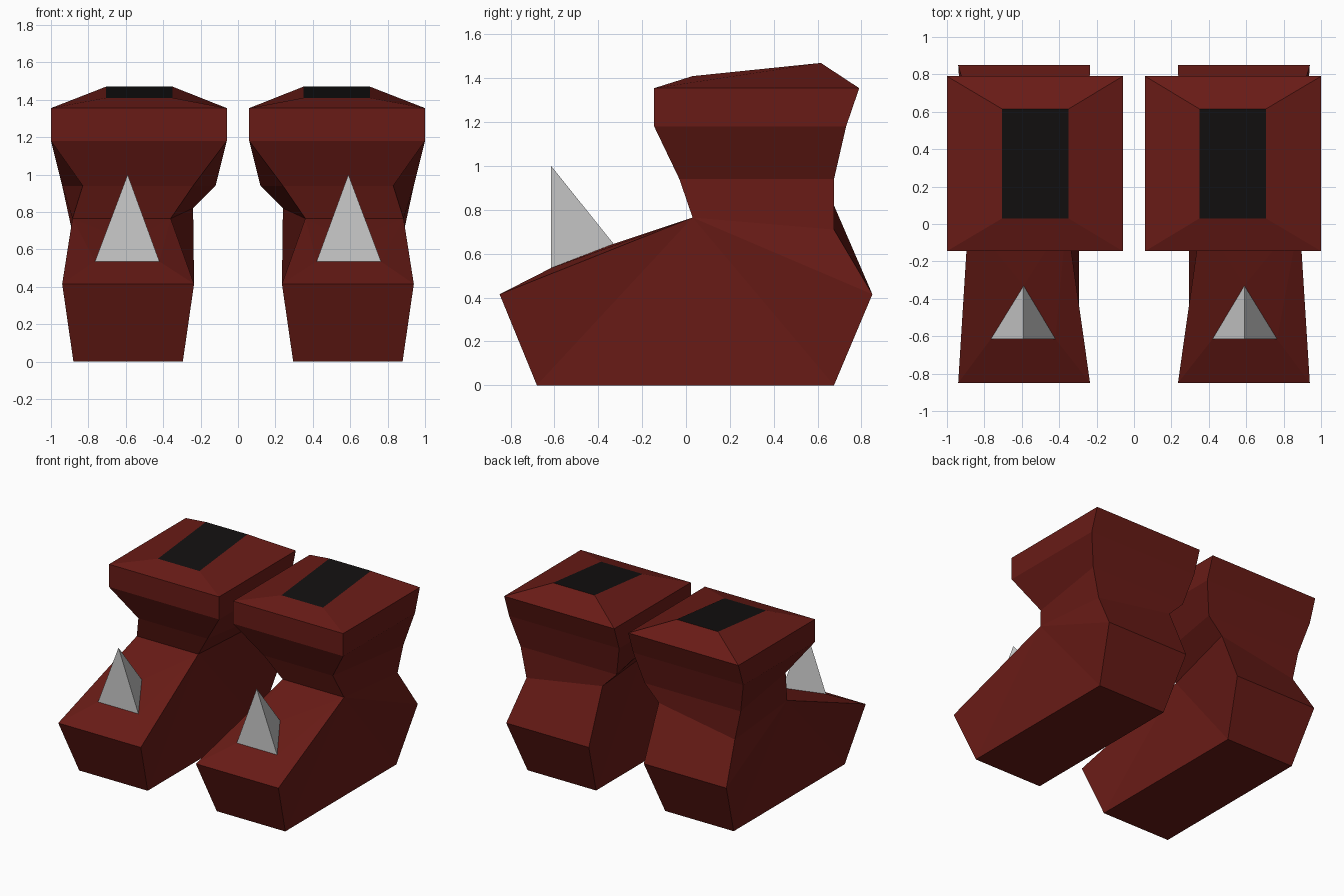
import bpy, bmesh

if "Cube" in bpy.data.objects:
    bpy.data.objects.remove(bpy.data.objects["Cube"])


def material(name, rgb):
    m = bpy.data.materials.new(name)
    m.diffuse_color = (*rgb, 1)
    m.use_nodes = True
    m.node_tree.nodes["Principled BSDF"].inputs["Base Color"].default_value = m.diffuse_color
    return m


RED = material("dark_red", (0.14, 0.011, 0.008))
BLACK = material("black", (0.006, 0.005, 0.005))


def ring(xf, yf, zf, xb, yb, zb):
    """Four corners: front inner, front outer, back outer, back inner."""
    return [(xf[0], yf, zf), (xf[1], yf, zf), (xb[1], yb, zb), (xb[0], yb, zb)]


# Sections of one boot from the sole to the top opening
RINGS = [
    ring((0.295, 0.88), -0.68, 0, (0.295, 0.88), 0.675, 0),
    ring((0.235, 0.94), -0.85, 0.415, (0.235, 0.94), 0.85, 0.415),
    ring((0.36, 0.885), 0.03, 0.765, (0.24, 0.89), 0.675, 0.71),
    ring((0.24, 0.83), -0.03, 0.94, (0.12, 0.94), 0.675, 0.94),
    ring((0.06, 1.0), -0.145, 1.18, (0.06, 1.0), 0.73, 1.18),
    ring((0.06, 1.0), -0.145, 1.355, (0.06, 1.0), 0.79, 1.355),
    ring((0.35, 0.705), 0.03, 1.41, (0.35, 0.705), 0.615, 1.47),
]
RINGS[2][3] = (0.24, 0.675, 0.82)  # raised inner ankle
# Spike base on the toe, and its tip
SPIKE = [(0.42, -0.615, 0.535), (0.765, -0.615, 0.535), (0.59, -0.33, 0.645)]
TIP = (0.59, -0.615, 1.0)


def finish(bm, name, mats):
    bmesh.ops.recalc_face_normals(bm, faces=bm.faces[:])
    me = bpy.data.meshes.new(name)
    bm.to_mesh(me)
    bm.free()
    for m in mats:
        me.materials.append(m)
    bpy.context.collection.objects.link(bpy.data.objects.new(name, me))


def boot(side, s):
    bm = bmesh.new()

    def add(p):
        return bm.verts.new((p[0] * s, p[1], p[2]))

    r = [[add(p) for p in q] for q in RINGS]
    face = bm.faces.new
    # Sole, toe end and heel end
    face(r[0])
    face((r[0][0], r[0][1], r[1][1], r[1][0]))
    face((r[0][2], r[0][3], r[1][3], r[1][2]))
    face((r[1][2], r[1][3], r[2][3], r[2][2]))
    # Sides of the foot fan out from the instep corners
    for f, b in ((0, 3), (1, 2)):
        fan = (r[1][f], r[0][f], r[0][b], r[1][b], r[2][b])
        for u, v in zip(fan, fan[1:]):
            face((r[2][f], u, v))
    # Toe top, bent around the spike base
    a, b, c, d = r[1][0], r[1][1], r[2][1], r[2][0]
    p, q, t = [add(v) for v in SPIKE]
    for tri in ((a, b, q), (a, q, p), (b, c, q), (q, c, t),
                (c, d, t), (d, p, t), (d, a, p), (p, q, t)):
        face(tri)
    # Ankle, shaft and rim
    for lo, hi in zip(r[2:], r[3:]):
        for i in range(4):
            j = (i + 1) % 4
            face((lo[i], lo[j], hi[j], hi[i]))
    # Dark opening
    face(r[6]).material_index = 1
    finish(bm, side + "_boot", (RED, BLACK))

    # Toe spike
    bm = bmesh.new()
    p, q, t, tip = [bm.verts.new((v[0] * s, v[1], v[2])) for v in SPIKE + [TIP]]
    for tri in ((p, q, tip), (q, t, tip), (t, p, tip), (p, q, t)):
        bm.faces.new(tri)
    finish(bm, side + "_toe_spike", ())


boot("right", 1)
boot("left", -1)
